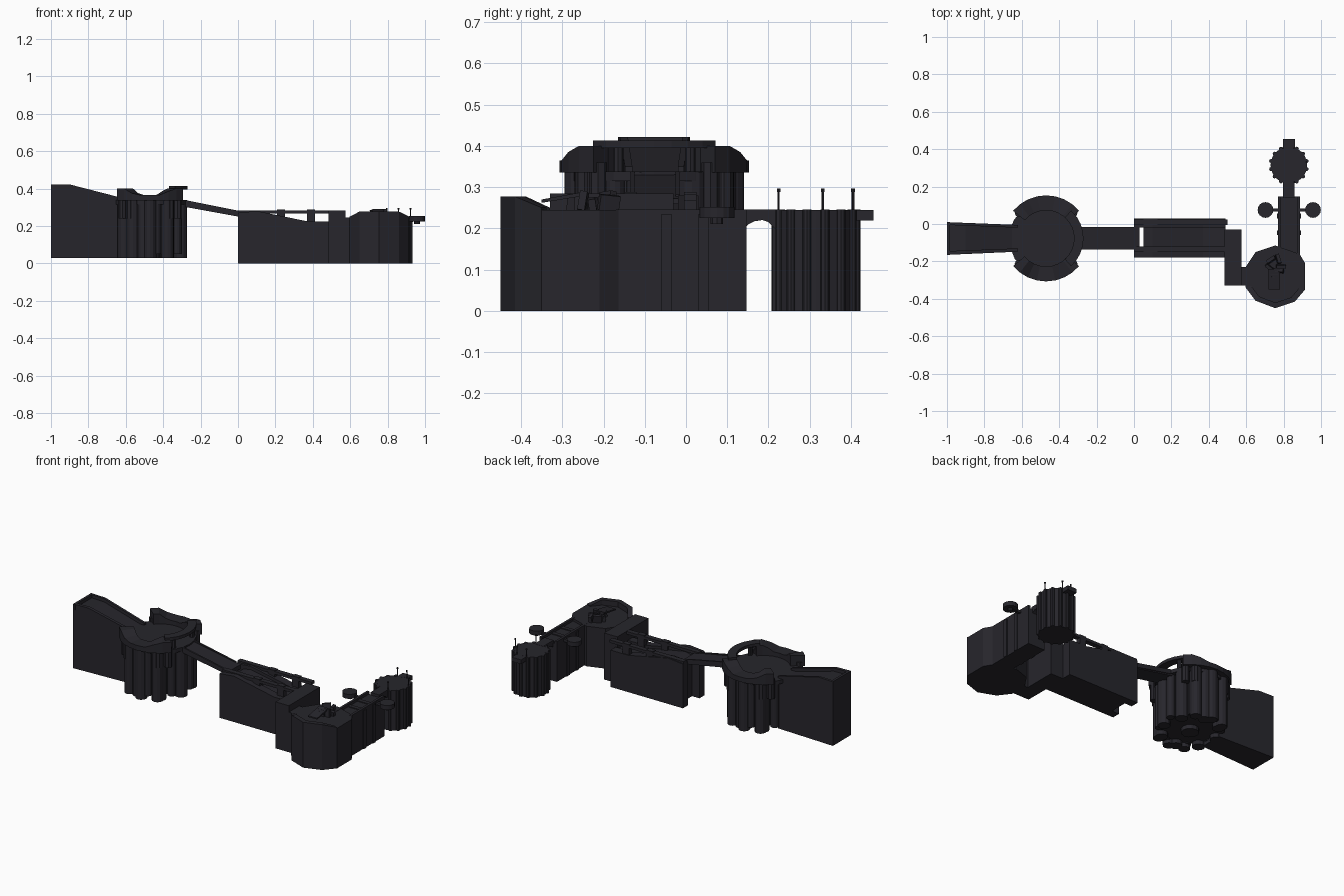
import bpy, bmesh, math
from math import cos, sin, radians, pi

if "Cube" in bpy.data.objects:
    bpy.data.objects.remove(bpy.data.objects["Cube"])

mat = bpy.data.materials.new("dark_stone")
mat.diffuse_color = (0.02, 0.019, 0.025, 1)
mat.use_nodes = True
mat.node_tree.nodes["Principled BSDF"].inputs["Base Color"].default_value = mat.diffuse_color


def finish(name, bm):
    bmesh.ops.recalc_face_normals(bm, faces=bm.faces)
    me = bpy.data.meshes.new(name)
    bm.to_mesh(me)
    bm.free()
    me.materials.append(mat)
    ob = bpy.data.objects.new(name, me)
    bpy.context.collection.objects.link(ob)
    return ob


def loft(name, lower, upper):
    """Solid between two matching loops of 3D points."""
    bm = bmesh.new()
    a = [bm.verts.new(p) for p in lower]
    b = [bm.verts.new(p) for p in upper]
    n = len(a)
    bm.faces.new(a)
    bm.faces.new(b)
    for i in range(n):
        bm.faces.new((a[i], a[(i + 1) % n], b[(i + 1) % n], b[i]))
    return finish(name, bm)


def prism(name, pts, z0, z1):
    return loft(name, [(x, y, z0) for x, y in pts], [(x, y, z1) for x, y in pts])


def side(name, pts, y0, y1):
    """Extrude an xz profile along y."""
    return loft(name, [(x, y0, z) for x, z in pts], [(x, y1, z) for x, z in pts])


def box(name, x0, x1, y0, y1, z0, z1):
    return prism(name, [(x0, y0), (x1, y0), (x1, y1), (x0, y1)], z0, z1)


def cyl(name, x, y, r, z0, z1, n=12):
    return prism(name, [(x + r * cos(2 * pi * i / n), y + r * sin(2 * pi * i / n))
                        for i in range(n)], z0, z1)


def arc(name, cx, cy, r0, r1, a0, a1, lows, tops):
    """Curved wall whose bottom and top heights vary along the arc."""
    bm = bmesh.new()
    rings = []
    for i, (lo, hi) in enumerate(zip(lows, tops)):
        t = radians(a0 + (a1 - a0) * i / (len(tops) - 1))
        c, s = cos(t), sin(t)
        rings.append([bm.verts.new((cx + r * c, cy + r * s, z))
                      for r, z in ((r0, lo), (r1, lo), (r1, hi), (r0, hi))])
    for p, q in zip(rings, rings[1:]):
        for k in range(4):
            bm.faces.new((p[k], p[(k + 1) % 4], q[(k + 1) % 4], q[k]))
    bm.faces.new(rings[0])
    bm.faces.new(rings[-1])
    return finish(name, bm)


# West ramp block with raised side lips
CX, CY = -0.47, -0.077


def ramp(name, ya0, ya1, yb0, yb1, drop):
    def loop(sel):
        out = []
        for x, z in ((-1, .03), (-1, .422 - drop), (-.9, .422 - drop),
                     (-.62, .35 - drop), (-.62, .03)):
            t = (x + 1) / .38
            a, b = (ya0, yb0) if sel == 0 else (ya1, yb1)
            out.append((x, a + (b - a) * t, z))
        return out
    loft(name, loop(0), loop(1))


ramp("west_ramp_core", -.145, -.005, -.13, -.02, .02)
ramp("west_ramp_lip_front", -.165, -.145, -.148, -.13, 0)
ramp("west_ramp_lip_back", -.005, .01, -.02, -.005, 0)
box("west_ramp_end_lip", -1, -.985, -.165, .01, .39, .422)

# Main drum body, floor plate and column clusters
cyl("drum_body", CX, CY, .165, .055, .32, 24)
cyl("drum_floor", CX, CY, .198, .315, .338, 24)
for i in range(16):
    t = radians(11.25 + 22.5 * i)
    big = i % 2
    r = .165 if big else .172
    cyl("drum_column", CX + r * cos(t), CY + r * sin(t), .036 if big else .024,
        .03 if big else .05, .335, 12)
for s in (1, -1):
    for a in (60, 90, 120):
        t = radians(a * s)
        cyl("drum_outer_column", CX + .185 * cos(t), CY + .185 * sin(t), .033, .03, .345, 12)
cyl("drum_center_column", CX, CY, .05, .03, .1, 12)

# Curved caps north and south, raised at both ends
for s in (1, -1):
    arc("drum_cap", CX, CY, .15, .23, s * 40, s * 140, [.335] * 9,
        [.40, .40, .385, .365, .365, .365, .375, .40, .40])
    for a in (43, 58, 122, 137):
        t = radians(a * s)
        cyl("cap_bracket", CX + .2 * cos(t), CY + .2 * sin(t), .022, .24, .36, 8)

# East arch roof on small posts
arc("east_arch_roof", CX, CY, .15, .2, -48, 48, [.395] * 9, [.413] * 9)
for a in (-44, -30, 30, 44):
    t = radians(a)
    cyl("east_arch_post", CX + .175 * cos(t), CY + .175 * sin(t), .013, .33, .397, 8)

# Sloping bridge between drum and long block
side("sloping_bridge", [(-.3, .305), (-.3, .334), (.03, .272), (.03, .245)], -.13, -.02)
for y in (-.135, -.025):
    side("bridge_rail", [(-.28, .31), (-.28, .338), (0, .282), (0, .255)], y, y + .01)

# Long block: slotted west end, sloping walls, channel floor
wall = [(0, 0), (0, .27), (.1, .28), (.37, .225), (.49, .225), (.49, 0)]
side("block_wall_front", wall, -.18, -.13)
side("block_wall_back", wall, -.02, .03)
side("block_floor", [(.05, 0), (.05, .25), (.1, .26), (.37, .21), (.49, .21), (.49, 0)], -.13, -.02)
for y in (-.15, -.005):
    box("block_top_rail", 0, .5, y, y + .03, .266, .283)
    for x in (.23, .39):
        box("rail_post", x - .022, x + .022, y, y + .03, .2, .288)

# Stepped connector
box("connector", .485, .575, -.33, -.03, 0, .284)
box("connector_step", .55, .68, -.33, -.23, 0, .245)

# Faceted corner bastion with parapet
bast = [(.755, -.45), (.65, -.41), (.597, -.34), (.597, -.23), (.65, -.15),
        (.755, -.115), (.885, -.16), (.915, -.21), (.915, -.35), (.86, -.415)]
prism("bastion", bast, 0, .245)
bx, by = .755, -.285
for i in (0, 1, 8, 9):
    p, q = bast[i], bast[(i + 1) % 10]
    k = .82
    pi_, qi = [(bx + (v[0] - bx) * k, by + (v[1] - by) * k) for v in (p, q)]
    h = [.277 if v[1] < -.4 else .25 for v in (p, q, qi, pi_)]
    h[2], h[3] = h[1], h[0]
    pts = (p, q, qi, pi_)
    loft("bastion_parapet", [(x, y, .24) for x, y in pts],
         [(x, y, z) for (x, y), z in zip(pts, h)])

# Rubble and leaning slab on the bastion
for i in range(6):
    t = i * 1.1
    ob = box("rubble", -.025, .025, -.009, .009, 0, .03 + .008 * (i % 3))
    ob.location = (.755 + .03 * cos(t), -.225 + .04 * sin(t), .243)
    ob.rotation_euler = (.15, .1, t * 1.7)
loft("leaning_slab", [(.72, -.35, .262), (.78, -.35, .262), (.78, -.24, .28), (.72, -.24, .28)],
     [(.72, -.35, .27), (.78, -.35, .27), (.78, -.24, .29), (.72, -.24, .29)])
box("slab_support", .73, .77, -.27, -.24, .24, .285)

# North corridor with rims
box("corridor", .77, .887, -.2, .147, 0, .23)
for x in (.77, .872):
    box("corridor_rim", x, x + .015, -.17, .147, .225, .246)
for y in (-.06, .03):
    box("corridor_pilaster", .765, .892, y, y + .025, 0, .235)

# Side discs on short arms
for s in (1, -1):
    cyl("side_disc", .83 + s * .127, .075, .042, .225, .252, 16)
    cyl("disc_hub", .83 + s * .127, .075, .015, .21, .24, 8)
    x = .83 + s * .075
    box("disc_arm", x - .03, x + .03, .067, .083, .222, .238)

# Arched footbridge to the round tower
arch = [(.14, .246), (.14, .2), (.152, .21), (.165, .217), (.185, .22),
        (.2, .215), (.215, .2), (.24, .2), (.24, .246)]
loft("footbridge", [(.797, y, z) for y, z in arch], [(.857, y, z) for y, z in arch])

# Round tower with ribs, thin posts and end plank
TX, TY = .828, .315
cyl("round_tower", TX, TY, .098, 0, .245, 24)
for i in range(14):
    t = 2 * pi * (i + .5) / 14
    x, y = TX + .097 * cos(t), TY + .097 * sin(t)
    cyl("tower_rib", x, y, .011, 0, .246, 8)
for a in (-72, 72, 10, 110):
    t = radians(a)
    x, y = TX + .095 * cos(t), TY + .095 * sin(t)
    cyl("tower_post", x, y, .003, .24, .293, 6)
    cyl("tower_post_tip", x, y, .005, .288, .296, 6)
box("end_plank", .797, .86, .38, .455, .219, .245)
